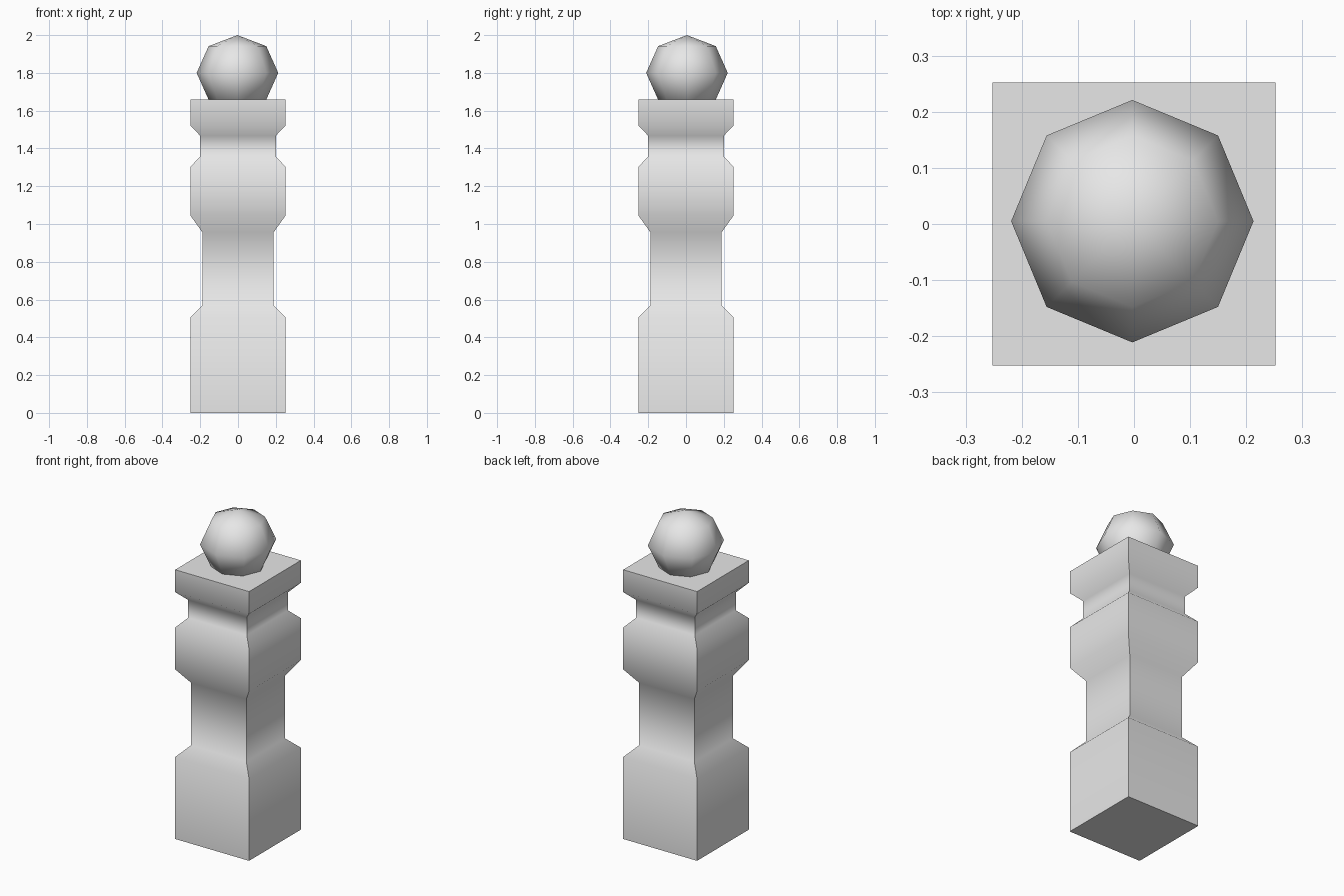
import bpy
import bmesh
import math

cube = bpy.data.objects.get("Cube")
if cube:
    bpy.data.objects.remove(cube, do_unlink=True)

stone = bpy.data.materials.new("light_grey_stone")
stone.use_nodes = True
GREY = (0.8, 0.8, 0.8, 1.0)
stone.diffuse_color = GREY
stone.node_tree.nodes["Principled BSDF"].inputs["Base Color"].default_value = GREY


def add_object(name, bm, smooth_angle):
    """Turn a bmesh into a smooth-shaded object that keeps its sharp edges."""
    bmesh.ops.recalc_face_normals(bm, faces=bm.faces)
    mesh = bpy.data.meshes.new(name)
    bm.to_mesh(mesh)
    bm.free()
    mesh.materials.append(stone)
    obj = bpy.data.objects.new(name, mesh)
    bpy.context.collection.objects.link(obj)
    bpy.ops.object.select_all(action="DESELECT")
    obj.select_set(True)
    bpy.context.view_layer.objects.active = obj
    bpy.ops.object.shade_smooth_by_angle(angle=math.radians(smooth_angle))
    return obj


# Square post: (half width, height) profile from base to cap
PROFILE = [(0.252, 0), (0.252, 0.505), (0.188, 0.57), (0.188, 0.955),
           (0.252, 1.045), (0.252, 1.303), (0.2, 1.357), (0.2, 1.467),
           (0.252, 1.521), (0.252, 1.659)]
CORNERS = [(-1, -1), (1, -1), (1, 1), (-1, 1)]

bm = bmesh.new()
rings = [[bm.verts.new((sx * w, sy * w, z)) for sx, sy in CORNERS]
         for w, z in PROFILE]
for low, high in zip(rings, rings[1:]):
    for i in range(4):
        j = (i + 1) % 4
        bm.faces.new((low[i], low[j], high[j], high[i]))
bm.faces.new(rings[0][::-1])
bm.faces.new(rings[-1])
add_object("post", bm, 50)

# Faceted ball finial, slightly flattened and sunk into the cap
bm = bmesh.new()
bmesh.ops.create_uvsphere(bm, u_segments=8, v_segments=4, radius=0.216)
bmesh.ops.scale(bm, vec=(1, 1, 0.2 / 0.216), verts=bm.verts)
bmesh.ops.translate(bm, vec=(-0.003, 0.005, 1.8), verts=bm.verts)
add_object("ball_finial", bm, 80)
